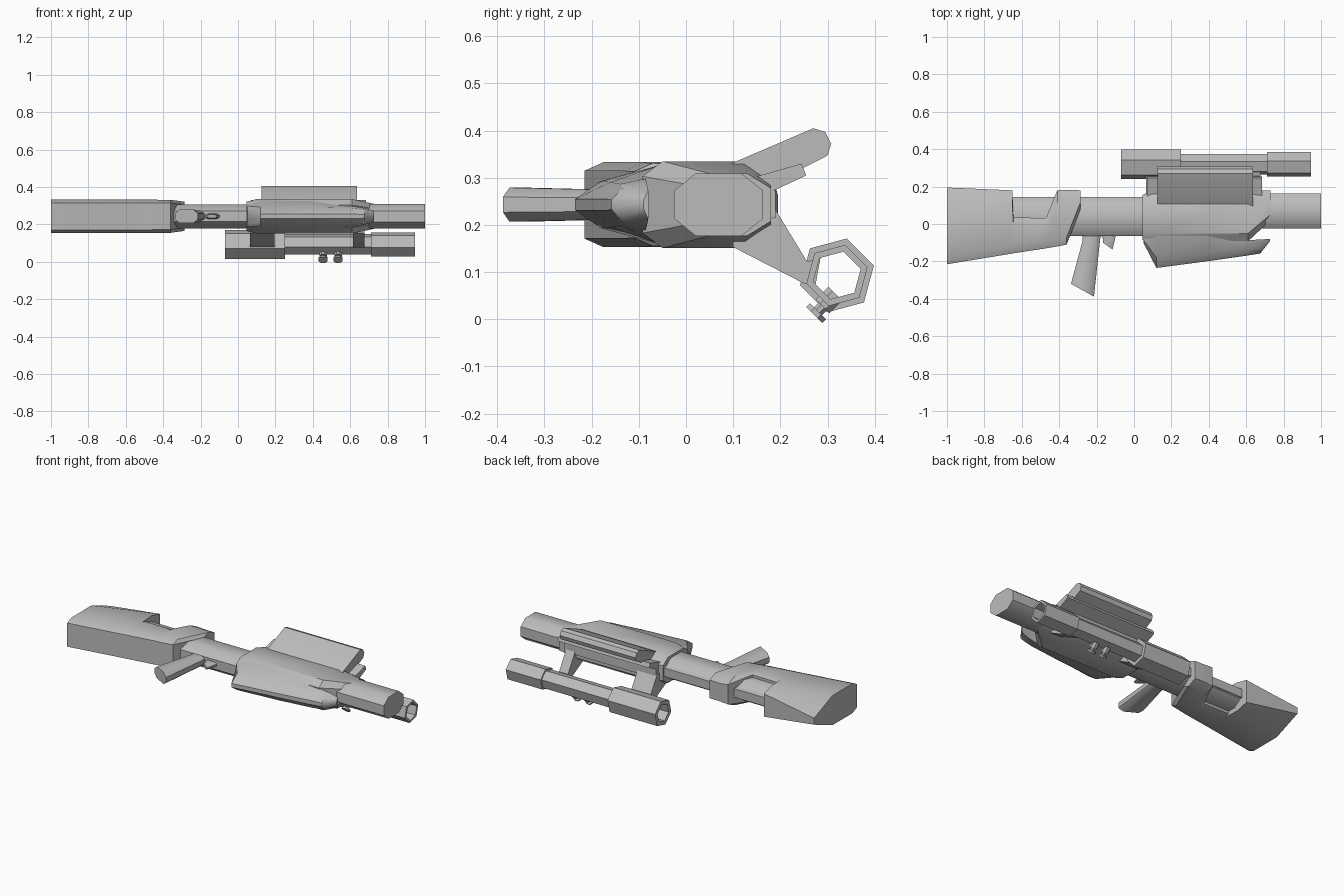
import bpy, bmesh, math
from mathutils import Vector

if "Cube" in bpy.data.objects:
    bpy.data.objects.remove(bpy.data.objects["Cube"])

ZC = 0.243  # mid-plane of the gun lying on its side
grey = bpy.data.materials.new("gunmetal grey")
grey.diffuse_color = (0.5, 0.5, 0.5, 1)
grey.use_nodes = True
grey.node_tree.nodes["Principled BSDF"].inputs["Base Color"].default_value = grey.diffuse_color


def loft(name, rings, closed=False, angle=35):
    """Skin a list of rings (equal point counts); cap the ends unless closed."""
    bm = bmesh.new()
    vs = [[bm.verts.new(p) for p in r] for r in rings]
    n = len(rings[0])
    pairs = list(zip(vs, vs[1:])) + ([(vs[-1], vs[0])] if closed else [])
    for a, b in pairs:
        for i in range(n):
            j = (i + 1) % n
            bm.faces.new((a[i], a[j], b[j], b[i]))
    if not closed:
        bm.faces.new(vs[0])
        bm.faces.new(vs[-1])
    bmesh.ops.recalc_face_normals(bm, faces=bm.faces)
    me = bpy.data.meshes.new(name)
    bm.to_mesh(me)
    bm.free()
    me.materials.append(grey)
    ob = bpy.data.objects.new(name, me)
    bpy.context.collection.objects.link(ob)
    bpy.ops.object.select_all(action='DESELECT')
    ob.select_set(True)
    bpy.context.view_layer.objects.active = ob
    bpy.ops.object.shade_smooth_by_angle(angle=math.radians(angle))
    return ob


def section(x, half):
    """Ring across x from (y, half thickness) pairs, mirrored about the mid-plane."""
    return ([Vector((x, y, ZC + w)) for y, w in half] +
            [Vector((x, y, ZC - w)) for y, w in reversed(half)])


def prism(name, poly, x0, x1):
    return loft(name, [[(x, y, z) for y, z in poly] for x in (x0, x1)], angle=25)


def slanted_ring(a, b, w):
    """Octagon between two points a, b in the xy plane, half thickness w."""
    a, b = Vector((*a, ZC)), Vector((*b, ZC))
    mid, d = (a + b) / 2, (b - a) / 2
    return [mid + d * (c * k) + Vector((0, 0, s * w))
            for c, s, k in [(1, .45, 1), (.6, 1, 1), (-.6, 1, 1), (-1, .45, 1),
                            (-1, -.45, 1), (-.6, -1, 1), (.6, -1, 1), (1, -.45, 1)]]


# barrel: inner tube through stock and receiver, larger muzzle
def oct_half(y0, y1, w):
    h = y1 - y0
    return [(y0, w * .45), (y0 + h * .24, w), (y1 - h * .24, w), (y1, w * .45)]


loft("inner_barrel", [section(x, oct_half(-.065, .128, .064)) for x in (-.68, .15)], angle=50)
loft("muzzle_barrel", [section(x, oct_half(-.025, .163, .066)) for x in (.55, 1.0)], angle=50)
prism("top_rail", [(.11, .21), (.145, .218), (.145, .27), (.11, .278)], -.68, .1)

# shoulder stock with the dipped thumb slot
stock = [  # x, bottom, shoulder, top, half thickness, top half thickness
    (-1.0, -.215, .02, .195, .09, .02),
    (-.65, -.158, .10, .18, .09, .07),
    (-.645, -.157, .0, .035, .09, .08),
    (-.47, -.13, .0, .032, .09, .08),
    (-.41, -.12, .12, .18, .088, .06),
    (-.36, -.11, .12, .183, .088, .055),
    (-.285, .08, .13, .18, .078, .055)]
loft("stock", [section(x, [(b, w * .8), (b + .04, w), (m, w), (t, tw)])
               for x, b, m, t, w, tw in stock])

# pistol grip and trigger
loft("grip", [slanted_ring((-.275, -.03), (-.175, -.03), .028),
              slanted_ring((-.275, -.09), (-.182, -.09), .03),
              slanted_ring((-.337, -.32), (-.214, -.388), .036)], angle=50)
loft("trigger", [slanted_ring((-.185, -.05), (-.095, -.05), .014),
                 slanted_ring((-.165, -.08), (-.10, -.075), .014),
                 slanted_ring((-.165, -.10), (-.115, -.137), .010)], angle=50)

# receiver shroud
main = [(-.092, .06), (-.05, .092), (.12, .092), (.18, .05)]
loft("receiver", [
    section(.045, [(-.085, .05), (-.04, .078), (.11, .078), (.155, .045)]),
    section(.10, main), section(.61, main),
    section(.73, [(.02, .04), (.05, .066), (.13, .066), (.18, .035)])])

# keel below the receiver
loft("lower_keel", [
    section(.05, [(-.10, .012), (-.085, .055), (.0, .075)]),
    section(.12, [(-.235, .012), (-.18, .05), (-.04, .088)]),
    section(.40, [(-.198, .012), (-.16, .048), (-.06, .082)]),
    section(.61, [(-.168, .012), (-.14, .044), (-.086, .055)]),
    section(.675, [(-.158, .01), (-.135, .035), (-.083, .045)]),
    section(.728, [(-.09, .008), (-.085, .02), (-.08, .03)])])

# angled magazine and its mount
prism("magazine", [(.06, .30), (.10, .332), (.27, .405), (.295, .397), (.308, .372),
                   (.30, .347), (.18, .286), (.10, .26)], .125, .635)
prism("magazine_mount", [(.14, .30), (.245, .33), (.255, .305), (.18, .27), (.14, .25)], .07, .685)
prism("mount_rail", [(.15, .21), (.19, .215), (.19, .272), (.15, .28)], .07, .685)

# scope: stepped, hollow hexagonal tube
SY, SZ = .32, .093


def hexagon(x, r):
    return [(x, SY + r * math.cos(math.radians(15 + 60 * i)),
             SZ + r * math.sin(math.radians(15 + 60 * i))) for i in range(6)]


loft("scope_tube", [hexagon(x, r) for x, r in
                    [(-.07, .055), (-.07, .081), (.25, .081), (.25, .057), (.71, .057),
                     (.71, .067), (.945, .067), (.945, .052)]], closed=True, angle=25)

# scope brackets
for tag, x0, x1 in (("rear", .065, .195), ("front", .615, .675)):
    prism(tag + "_scope_bracket", [(.10, .17), (.10, .153), (.25, .076), (.275, .075),
                                   (.285, .13), (.257, .122), (.185, .24), (.12, .24)], x0, x1)

# scope adjustment knobs, pointing down and inward
u, t = Vector((0, -.7071, -.7071)), Vector((0, .7071, -.7071))


def disc(x, dist, r):
    c = Vector((x, SY, SZ)) + u * dist + t * .025
    return [c + r * (t * math.cos(a) + Vector((1, 0, 0)) * math.sin(a))
            for a in [math.pi * (i + .5) / 4 for i in range(8)]]


for k, x in enumerate((.455, .535)):
    loft(f"knob_{k + 1}", [disc(x, d, r) for d, r in
                           [(.03, .022), (.068, .022), (.068, .013), (.082, .013),
                            (.082, .026), (.093, .026)]])
